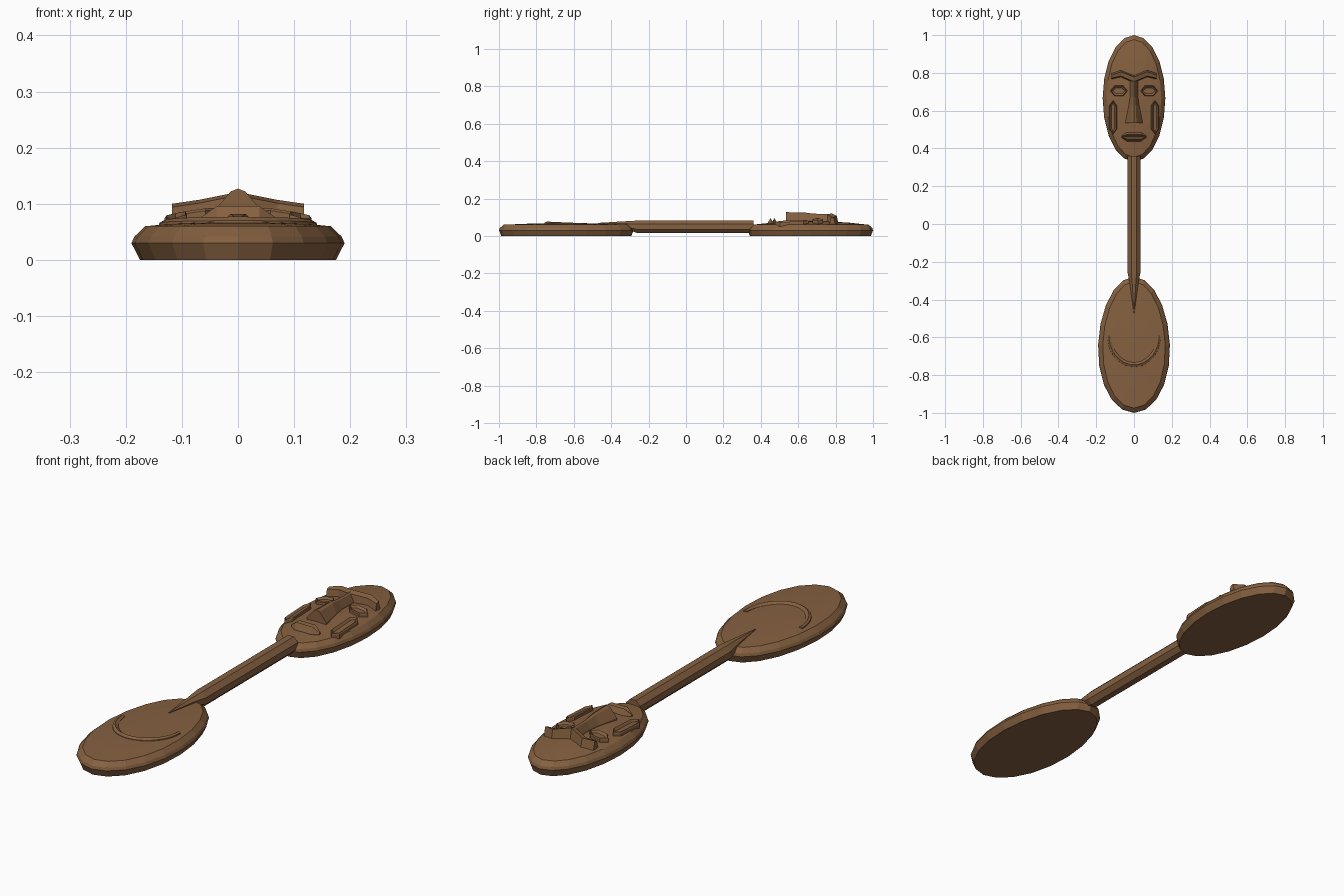
import bpy, bmesh
from math import sin, cos, pi, hypot

if "Cube" in bpy.data.objects:
    bpy.data.objects.remove(bpy.data.objects["Cube"])

wood = bpy.data.materials.new("brown wood")
wood.use_nodes = True
wood.diffuse_color = (0.235, 0.118, 0.051, 1)
wood.node_tree.nodes["Principled BSDF"].inputs["Base Color"].default_value = wood.diffuse_color


def loft(name, sections):
    """Skin equal-sized closed sections and cap both ends."""
    bm = bmesh.new()
    rings = [[bm.verts.new(p) for p in s] for s in sections]
    n = len(rings[0])
    for a, b in zip(rings, rings[1:]):
        for i in range(n):
            j = (i + 1) % n
            bm.faces.new((a[i], a[j], b[j], b[i]))
    bm.faces.new(rings[0])
    bm.faces.new(rings[-1])
    bmesh.ops.remove_doubles(bm, verts=bm.verts, dist=0.0002)
    bmesh.ops.recalc_face_normals(bm, faces=bm.faces)
    mesh = bpy.data.meshes.new(name)
    bm.to_mesh(mesh)
    bm.free()
    mesh.materials.append(wood)
    obj = bpy.data.objects.new(name, mesh)
    bpy.context.collection.objects.link(obj)
    return obj


def oval(cy, rx, ry, kx, ky, z, egg=0, sides=20):
    pts = []
    for i in range(sides):
        a = 2 * pi * i / sides
        pts.append((rx * kx * cos(a) * (1 - egg * sin(a)), cy + ry * ky * sin(a), z))
    return pts


# Oval paddle ends: flat underneath, bevelled rim, gently domed top
def paddle(name, cy, rx, ry, rim, top, egg):
    rings = [(0.92, 0.965, 0), (1, 1, 0.03), (0.97, 0.99, 0.042), (0.87, 0.93, rim),
             (0.6, 0.62, rim + (top - rim) * 0.55), (0.3, 0.3, rim + (top - rim) * 0.9),
             (0.01, 0.01, top)]
    loft(name, [oval(cy, rx, ry, kx, ky, z, egg) for kx, ky, z in rings])


HEAD_Y, HEAD_X, HEAD_L = 0.665, 0.166, 0.335
paddle("spoon_bowl", -0.64, 0.19, 0.36, 0.06, 0.069, 0.06)
paddle("mask_head", HEAD_Y, HEAD_X, HEAD_L, 0.06, 0.08, 0)


def face_z(x, y):
    return 0.08 - 0.026 * hypot(x / HEAD_X, (y - HEAD_Y) / HEAD_L) ** 2


# Octagonal handle, tapering to a point on the bowl
def handle_ring(y, r, z):
    return [(r * cos(pi / 8 + k * pi / 4), y, z + r * sin(pi / 8 + k * pi / 4)) for k in range(8)]


loft("handle", [handle_ring(y, r, z) for y, r, z in
                [(0.36, 0.036, 0.049), (-0.26, 0.036, 0.049), (-0.33, 0.022, 0.058),
                 (-0.47, 0.002, 0.068)]])

# Raised smile-shaped ridge on the bowl
sections = []
STEPS = 18
for i in range(STEPS + 1):
    a = pi * (1 + i / STEPS)
    s = sin(a)
    w = 0.009 + 0.006 * abs(s)
    sections.append([((0.133 + d) * cos(a), -0.59 + (0.155 + d) * s, z)
                     for d, z in [(w, 0.05), (w * 0.8, 0.066 + 0.004 * abs(s)),
                                  (0, 0.07 + 0.007 * abs(s)),
                                  (-w, 0.066), (-w, 0.05)]])
loft("smile_ridge", sections)


# Hexagonal carved frames with a sunken centre, following the dome
def carved_frame(name, side, cx, cy, hw, hh, point_x, inset):
    if point_x:
        shape = [(-1, 0), (-0.5, 1), (0.5, 1), (1, 0), (0.5, -1), (-0.5, -1)]
    else:
        shape = [(0, 1), (1, 0.7), (1, -0.7), (0, -1), (-1, -0.7), (-1, 0.7)]
    rings = []
    for step, lift in [(0, -0.02), (0.1, 0.011), (0.35, 0.015), (1, 0.006)]:
        w, h = hw - inset * step, hh - inset * step
        ring = []
        for u, v in shape:
            x, y = cx + u * w, cy + v * h
            ring.append((side * x, y, face_z(x, y) + lift))
        rings.append(ring)
    loft(name, rings)


for label, side in (("left", 1), ("right", -1)):
    carved_frame(label + "_eye", side, 0.08, 0.705, 0.046, 0.029, True, 0.014)
    carved_frame(label + "_cheek_mark", side, 0.111, 0.565, 0.021, 0.09, False, 0.012)

# Winged brow, peaked in the middle
brow = []
for x, low, high, top in [(-0.118, 0.765, 0.8, 0.1), (-0.07, 0.775, 0.818, 0.107),
                          (0, 0.745, 0.79, 0.121),
                          (0.07, 0.775, 0.818, 0.107), (0.118, 0.765, 0.8, 0.1)]:
    brow.append([(x, low, 0.055), (x, low + 0.008, top - 0.006), (x, high - 0.012, top),
                 (x, high, 0.055)])
loft("brow", brow)

# Ridged nose widening to a blunt tip
nose = []
for y, w, ridge, top in [(0.77, 0.02, 0.006, 0.118), (0.68, 0.02, 0.006, 0.119),
                         (0.63, 0.027, 0.009, 0.126), (0.535, 0.046, 0.013, 0.127)]:
    nose.append([(-w, y, 0.055), (-w, y, 0.083), (-ridge, y, top - 0.005), (0, y, top),
                 (ridge, y, top - 0.005), (w, y, 0.083), (w, y, 0.055)])
loft("nose", nose)

# Two lips meeting at the mouth corners
for name, sign in (("upper_lip", 1), ("lower_lip", -1)):
    lip = []
    for x, h in [(-0.066, 0.004), (-0.038, 0.024), (0, 0.024), (0.038, 0.024), (0.066, 0.004)]:
        peak = 0.072 + h
        lip.append([(x, 0.462 + sign * t * h, z) for t, z in
                    [(0, 0.05), (0.05, 0.076), (0.45, peak), (1, 0.07), (1, 0.05)]])
    loft(name, lip)
